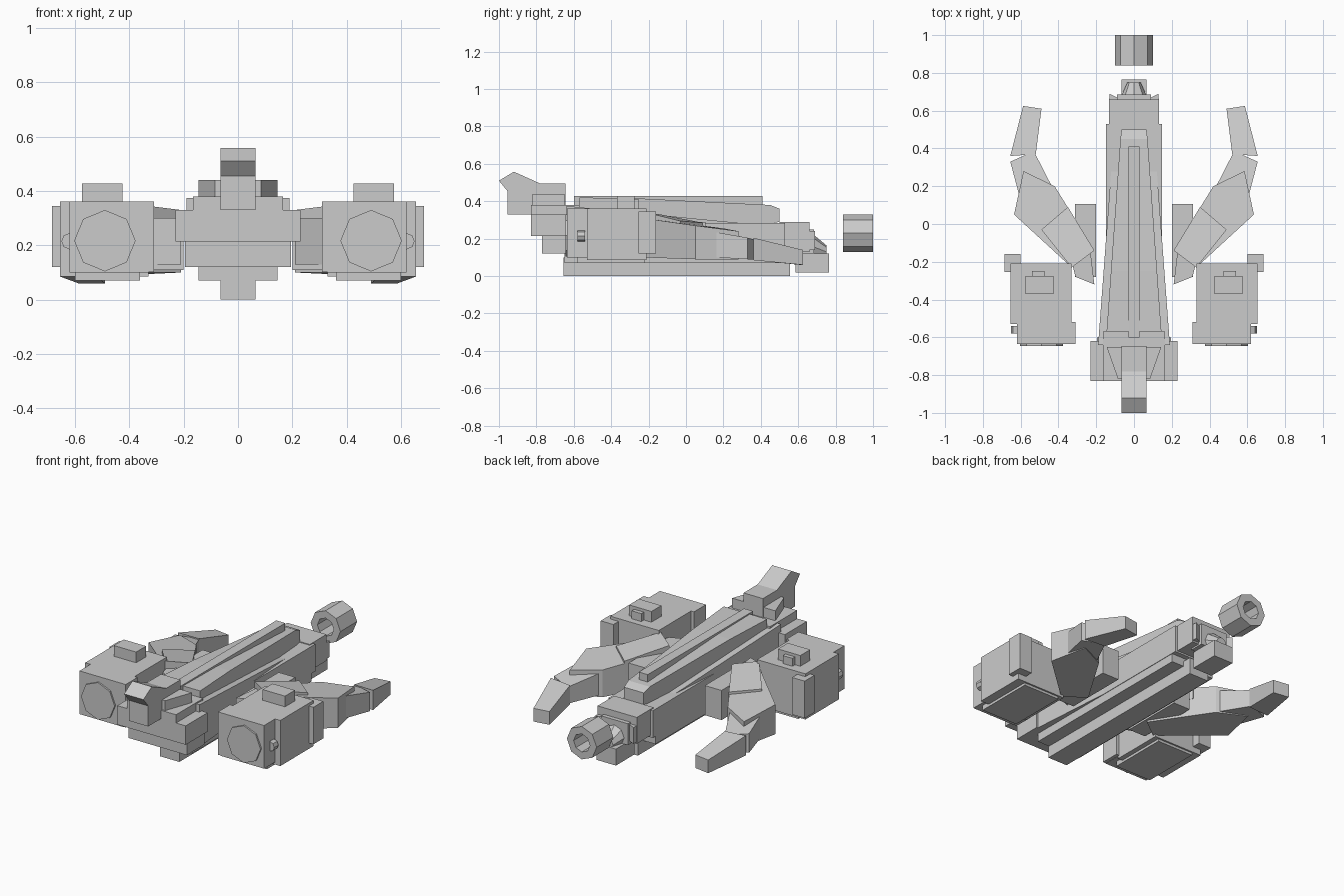
import bpy, math

if "Cube" in bpy.data.objects:
    bpy.data.objects.remove(bpy.data.objects["Cube"])


def mesh(name, verts, faces, mirror=False):
    me = bpy.data.meshes.new(name)
    me.from_pydata(verts, [], faces)
    ob = bpy.data.objects.new(name, me)
    bpy.context.collection.objects.link(ob)
    if mirror:
        ob.modifiers.new("mirror", 'MIRROR')
    return ob


def solid(name, a, b, mirror=False):
    """Closed solid between two matching outlines."""
    n = len(a)
    faces = [tuple(range(n))[::-1], tuple(range(n, 2 * n))]
    faces += [(i, (i + 1) % n, n + (i + 1) % n, n + i) for i in range(n)]
    ob = mesh(name, list(a) + list(b), faces, mirror)
    import bmesh
    bm = bmesh.new()
    bm.from_mesh(ob.data)
    bmesh.ops.recalc_face_normals(bm, faces=bm.faces)
    bm.to_mesh(ob.data)
    bm.free()
    return ob


def rect(y, x0, x1, z0, z1):
    return [(x0, y, z0), (x1, y, z0), (x1, y, z1), (x0, y, z1)]


def box(name, x0, x1, y0, y1, z0, z1, mirror=False):
    return solid(name, rect(y0, x0, x1, z0, z1), rect(y1, x0, x1, z0, z1), mirror)


def taper(name, y0, w0, za0, zb0, y1, w1, za1, zb1):
    return solid(name, rect(y0, -w0, w0, za0, zb0), rect(y1, -w1, w1, za1, zb1))


def slab(name, pts):
    """Mirrored plate from (x, y, z bottom, z top) corners."""
    return solid(name, [(p[0], p[1], p[2]) for p in pts],
                 [(p[0], p[1], p[3]) for p in pts], True)


def ngon(x, y, z, r, n=8, a0=0.0):
    return [(x + r * math.cos(a0 + 2 * math.pi * i / n), y,
             z + r * math.sin(a0 + 2 * math.pi * i / n)) for i in range(n)]


# Central hull
box("keel", -.065, .065, -.655, .555, 0, .1)
box("belly", -.145, .145, -.65, .5, .07, .14)
box("hull", -.148, .148, -.7, .53, .12, .285)
taper("lower_hull", -.77, .195, .12, .22, -.6, .195, .12, .24)
taper("hull_wedge", -.64, .19, .12, .375, .43, .11, .12, .27)
taper("upper_ridge", -.57, .145, .28, .42, -.25, .122, .28, .415)
taper("upper_ridge_rear", -.25, .122, .28, .415, .45, .072, .28, .38)
taper("ridge_tip", .45, .072, .28, .38, .5, .066, .29, .36)
box("spine", -.03, .03, -.6, .41, .38, .427)

# Front block with side boxes and tail-like fin
box("front_block", -.165, .165, -.83, -.57, .215, .38)
box("front_side_box", .115, .23, -.83, -.62, .215, .33, True)
slab("front_cheek", [(.06, -.82, .37, .44), (.085, -.82, .37, .44),
                     (.145, -.65, .37, .44), (.06, -.65, .37, .44)])
fin = [(-1, .51), (-.92, .558), (-.78, .495), (-.645, .495), (-.645, .33),
       (-.955, .33), (-.955, .455)]
solid("fin", [(-.065, y, z) for y, z in fin], [(.065, y, z) for y, z in fin])

# Rear end
box("rear_block", -.132, .132, .5, .66, .13, .29)
box("rear_cap", -.09, .09, .6, .685, .12, .25)
box("rear_foot", -.065, .065, .585, .765, .02, .12)
solid("rear_tongue", ngon(0, .66, .165, .075), ngon(0, .75, .13, .035))
slab("rear_prong", [(.06, .64, .14, .24), (.132, .64, .14, .24),
                    (.13, .69, .14, .24), (.08, .665, .14, .24)])

# Floating octagonal ring behind the hull
verts = []
for y in (.84, 1.0):
    verts += ngon(0, y, .23, .1) + ngon(0, y, .23, .055)
faces = []
for i in range(8):
    j = (i + 1) % 8
    faces += [(i, j, 8 + j, 8 + i), (16 + i, 24 + i, 24 + j, 16 + j),
              (i, 16 + i, 16 + j, j), (8 + i, 8 + j, 24 + j, 24 + i)]
mesh("rear_ring", verts, faces)

# Side pods
box("pod", .33, .62, -.635, -.21, .1, .362, True)
box("pod_front_flange", .31, .62, -.635, -.52, .102, .362, True)
box("pod_collar", .33, .655, -.53, -.21, .085, .362, True)
box("pod_outer_plate", .6, .685, -.255, -.16, .12, .345, True)
slab("pod_belly", [(.36, -.58, .07, .11), (.6, -.58, .07, .11),
                   (.6, -.22, .07, .11), (.36, -.22, .07, .11)])
solid("pod_nozzle", ngon(.49, -.645, .217, .113), ngon(.49, -.6, .217, .113), True)
solid("pod_stud", ngon(.62, -.58, .215, .03), ngon(.62, -.54, .215, .03), True)
box("pod_top_box", .425, .575, -.37, -.275, .35, .427, True)
box("pod_top_tab", .475, .54, -.3, -.25, .35, .41, True)

# Pylons and arms
box("pylon", .2, .312, -.28, .105, .11, .29, True)
slab("arm_root", [(.21, -.32, .13, .3), (.31, -.28, .13, .3),
                  (.33, -.2, .13, .3), (.23, -.15, .13, .3)])
slab("upper_arm", [(.585, .28, .09, .24), (.42, .2, .09, .255), (.21, -.14, .1, .3),
                   (.33, -.23, .1, .31), (.635, .05, .09, .27)])
slab("shoulder_plate", [(.49, -.03, .2, .295), (.35, .09, .2, .285),
                        (.21, -.14, .2, .33), (.33, -.23, .2, .345)])
slab("elbow", [(.61, .16, .1, .235), (.655, .33, .09, .205),
               (.53, .385, .09, .19), (.43, .19, .1, .235)])
slab("forearm", [(.655, .36, .085, .205), (.587, .625, .06, .14),
                 (.49, .61, .06, .14), (.52, .37, .085, .2)])
